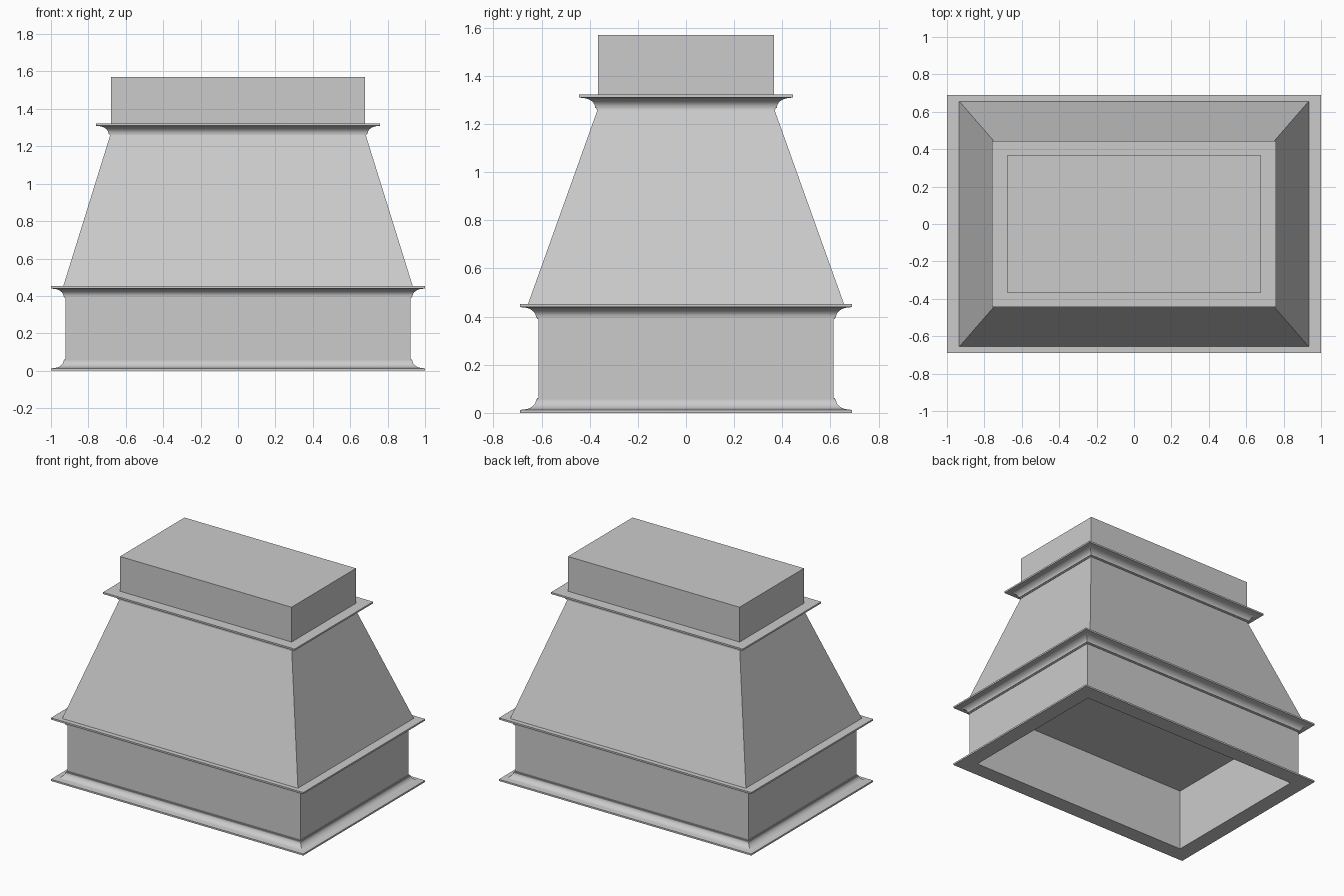
import bpy, bmesh, math

if "Cube" in bpy.data.objects:
    bpy.data.objects.remove(bpy.data.objects["Cube"], do_unlink=True)

grey = bpy.data.materials.new("light grey")
grey.use_nodes = True
grey.diffuse_color = (0.6, 0.6, 0.6, 1)
grey.node_tree.nodes["Principled BSDF"].inputs["Base Color"].default_value = (0.6, 0.6, 0.6, 1)


def loft(name, sections, ring=False, smooth=False):
    """Join rectangles (half x, half y, z); ring closes last to first, else cap both ends."""
    bm = bmesh.new()
    loops = [[bm.verts.new((sx * hx, sy * hy, z))
              for sx, sy in ((-1, -1), (1, -1), (1, 1), (-1, 1))]
             for hx, hy, z in sections]
    pairs = list(zip(loops, loops[1:]))
    if ring:
        pairs.append((loops[-1], loops[0]))
    else:
        bm.faces.new(loops[0])
        bm.faces.new(loops[-1])
    for a, b in pairs:
        for i in range(4):
            j = (i + 1) % 4
            bm.faces.new((a[i], a[j], b[j], b[i]))
    bmesh.ops.recalc_face_normals(bm, faces=bm.faces)
    mesh = bpy.data.meshes.new(name)
    bm.to_mesh(mesh)
    bm.free()
    mesh.materials.append(grey)
    obj = bpy.data.objects.new(name, mesh)
    bpy.context.collection.objects.link(obj)
    if smooth:
        bpy.ops.object.select_all(action='DESELECT')
        bpy.context.view_layer.objects.active = obj
        obj.select_set(True)
        bpy.ops.object.shade_smooth_by_angle(angle=math.radians(30))
    return obj


def frame(name, hx, hy, thick, z0, z1):
    """Open rectangular wall, measured to its outer face."""
    loft(name, [(hx, hy, z0), (hx, hy, z1), (hx - thick, hy - thick, z1),
                (hx - thick, hy - thick, z0)], ring=True)


# Cove moulding profile: (outward offset, height), 0.06 tall
COVE = [(0, 0), (0.005, 0), (0.005, 0.007)]
COVE += [(0.065 - 0.055 * math.cos(t), 0.007 + 0.041 * math.sin(t))
         for t in (math.pi / 2 * i / 8 for i in range(9))]
COVE += [(0.077, 0.05), (0.077, 0.062), (0, 0.062)]


def moulding(name, hx, hy, z, up=1):
    """Sweep the cove round a rectangle; up=-1 turns it upside down."""
    loft(name, [(hx + o, hy + o, z + up * h) for o, h in COVE], ring=True, smooth=True)


# Lower box, open underneath, with an inner lip
frame("lower_walls", 0.923, 0.613, 0.033, 0, 0.45)
frame("inner_lip", 0.89, 0.58, 0.005, 0, 0.10)
moulding("base_moulding", 0.923, 0.613, 0.062, up=-1)
moulding("middle_moulding", 0.923, 0.613, 0.39)

# Tapered hood, whose closed underside is the ceiling of the lower box
loft("tapered_hood", [(0.935, 0.657, 0.45), (0.683, 0.367, 1.26), (0.683, 0.367, 1.32)])
moulding("top_moulding", 0.683, 0.367, 1.26)

# Chimney block
loft("chimney", [(0.68, 0.365, 1.32), (0.68, 0.365, 1.57)])
